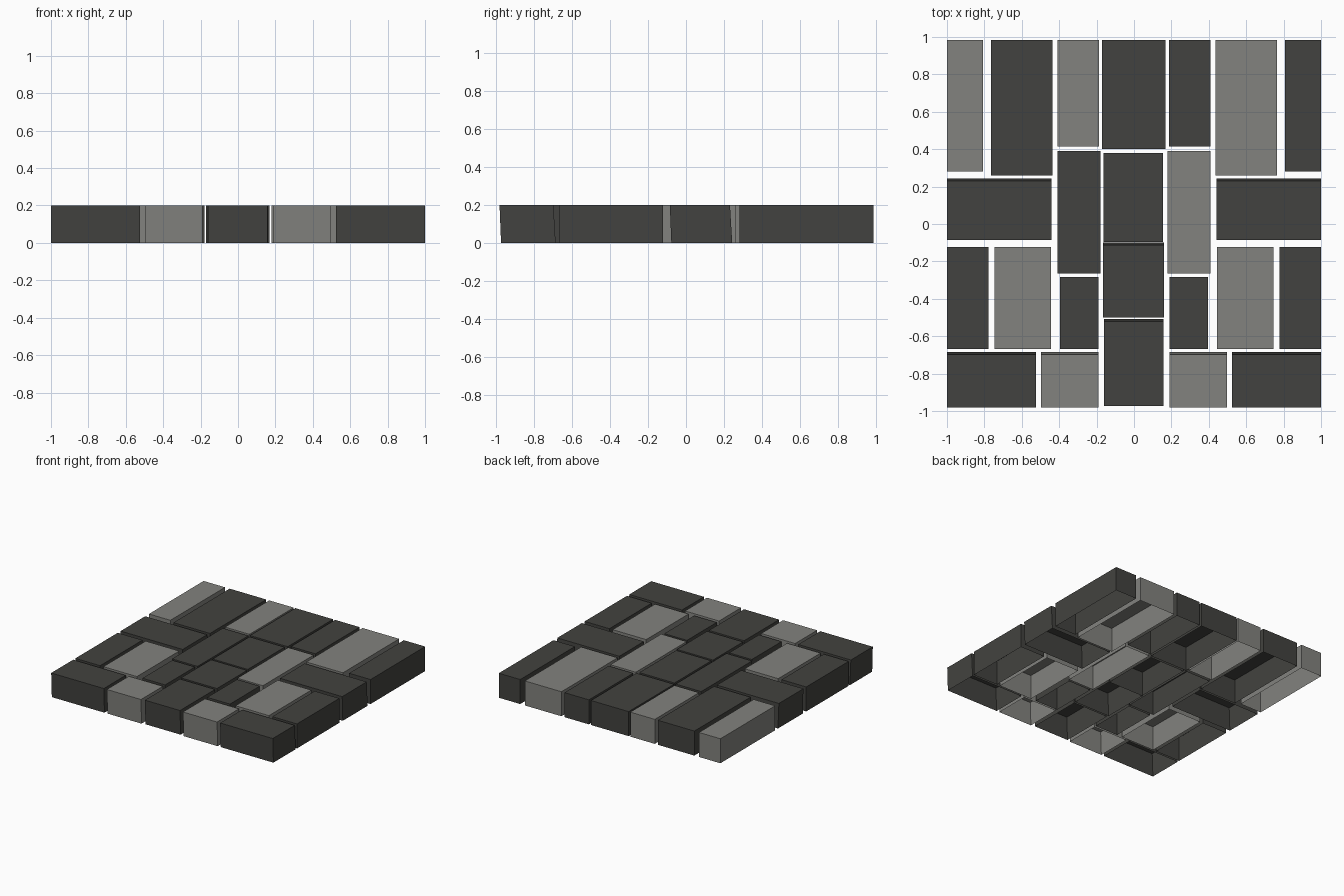
import bpy, bmesh

if "Cube" in bpy.data.objects:
    bpy.data.objects.remove(bpy.data.objects["Cube"])

H = 0.2


def material(name, r, g, b):
    m = bpy.data.materials.new(name)
    m.diffuse_color = (r, g, b, 1)
    m.use_nodes = True
    m.node_tree.nodes["Principled BSDF"].inputs["Base Color"].default_value = m.diffuse_color
    return m


MATS = {"D": material("dark_stone", 0.055, 0.055, 0.05),
        "L": material("light_stone", 0.225, 0.225, 0.21)}


def block(name, x0, x1, y0, y1, tone, lean):
    """Open-bottomed stone; leaning stones have the top shifted slightly to the front."""
    a, b = (0.008, 0.012) if lean else (0, 0)
    bm = bmesh.new()
    low = [bm.verts.new(p) for p in
           ((x0, y0 + a, 0), (x1, y0 + a, 0), (x1, y1, 0), (x0, y1, 0))]
    top = [bm.verts.new(p) for p in
           ((x0, y0, H), (x1, y0, H), (x1, y1 - b, H), (x0, y1 - b, H))]
    bm.faces.new(top)
    for i in range(4):
        j = (i + 1) % 4
        bm.faces.new((low[i], low[j], top[j], top[i]))
    me = bpy.data.meshes.new(name)
    bm.to_mesh(me)
    bm.free()
    me.materials.append(MATS[tone])
    bpy.context.collection.objects.link(bpy.data.objects.new(name, me))


# Paired stones: name, inner x, outer x, y range, left and right tone, lean
pairs = [
    ("back_corner_stone", 0.807, 1.0, 0.28, 0.985, "LD", False),
    ("back_wide_stone", 0.435, 0.765, 0.26, 0.985, "DL", False),
    ("back_inner_stone", 0.187, 0.408, 0.415, 0.985, "LD", False),
    ("side_stone", 0.44, 1.0, -0.085, 0.243, "DD", True),
    ("middle_long_stone", 0.18, 0.41, -0.265, 0.39, "DL", False),
    ("front_side_stone", 0.777, 1.0, -0.668, -0.122, "DD", False),
    ("front_wide_stone", 0.445, 0.747, -0.668, -0.122, "LL", False),
    ("front_small_stone", 0.19, 0.395, -0.668, -0.284, "DD", False),
    ("front_corner_stone", 0.525, 1.0, -0.98, -0.685, "DD", True),
    ("front_edge_stone", 0.19, 0.497, -0.98, -0.685, "LL", True),
]
for name, xi, xo, y0, y1, tones, lean in pairs:
    block(name + "_left", -xo, -xi, y0, y1, tones[0], lean)
    block(name + "_right", xi, xo, y0, y1, tones[1], lean)

# Centre column
centre = [
    (-0.172, 0.168, 0.40, 0.985, False),
    (-0.162, 0.155, -0.095, 0.38, False),
    (-0.165, 0.16, -0.50, -0.10, True),
    (-0.16, 0.157, -0.972, -0.508, True),
]
for i, (x0, x1, y0, y1, lean) in enumerate(centre):
    block(f"centre_stone_{i + 1}", x0, x1, y0, y1, "D", lean)
